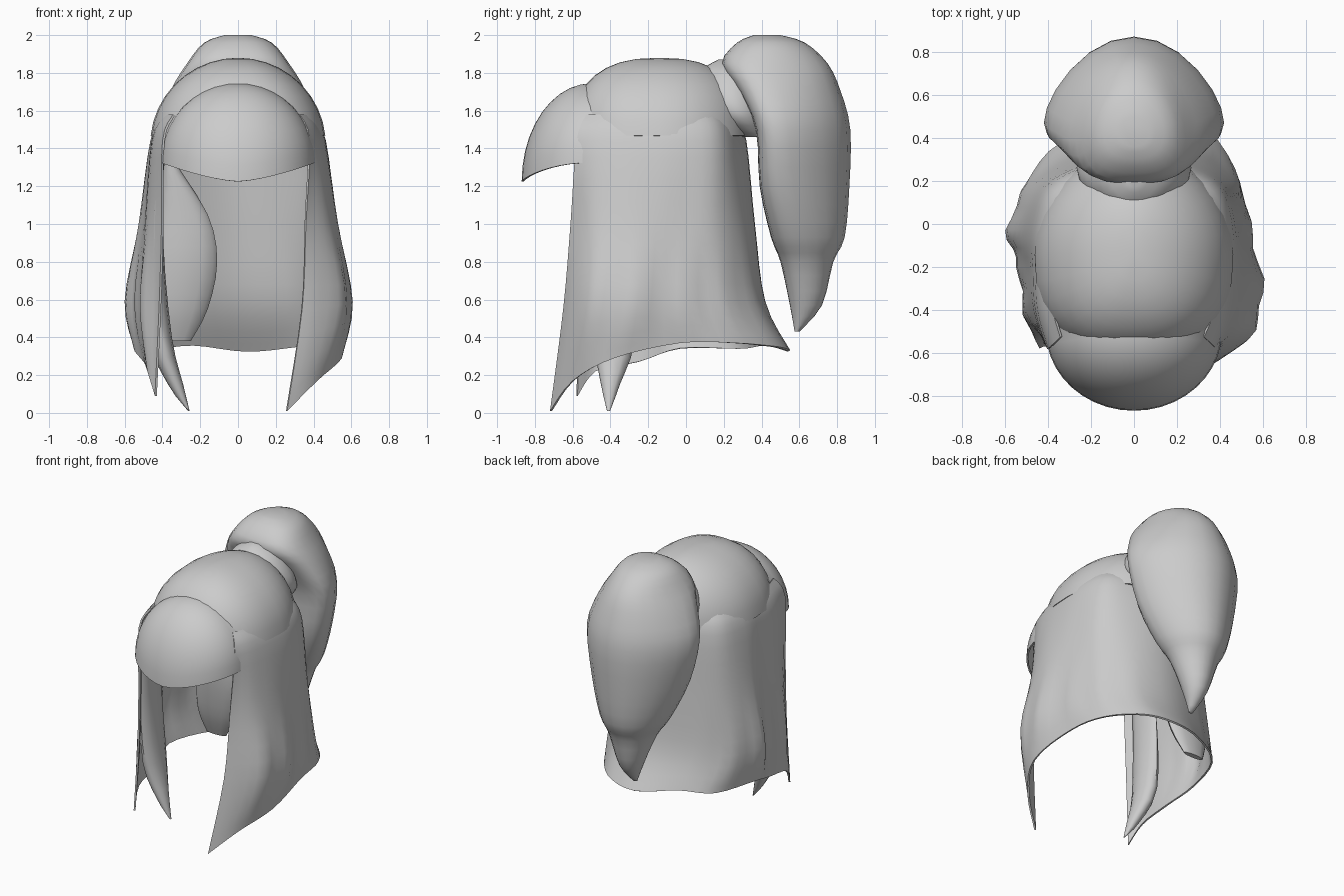
import bpy
from math import sin, cos, pi, radians

if "Cube" in bpy.data.objects:
    bpy.data.objects.remove(bpy.data.objects["Cube"])


def finish(name, verts, faces, thick=0.0):
    mesh = bpy.data.meshes.new(name)
    mesh.from_pydata([tuple(v) for v in verts], [], faces)
    ob = bpy.data.objects.new(name, mesh)
    bpy.context.collection.objects.link(ob)
    bpy.ops.object.select_all(action='DESELECT')
    ob.select_set(True)
    bpy.context.view_layer.objects.active = ob
    bpy.ops.object.mode_set(mode='EDIT')
    bpy.ops.mesh.select_all(action='SELECT')
    bpy.ops.mesh.remove_doubles(threshold=0.0005)
    bpy.ops.mesh.normals_make_consistent(inside=False)
    bpy.ops.object.mode_set(mode='OBJECT')
    if thick:
        mod = ob.modifiers.new("thickness", 'SOLIDIFY')
        mod.thickness = thick
        mod.offset = -1
        bpy.ops.object.modifier_apply(modifier=mod.name)
    bpy.ops.object.shade_smooth_by_angle(angle=radians(55))
    return ob


def grid(name, rows, closed=False, caps=False, thick=0.0):
    """Skin a list of point rows."""
    n = len(rows[0])
    verts = [p for row in rows for p in row]
    faces = []
    for r in range(len(rows) - 1):
        for c in range(n if closed else n - 1):
            d = (c + 1) % n
            faces.append((r * n + c, r * n + d, (r + 1) * n + d, (r + 1) * n + c))
    if caps:
        faces.append(tuple(range(n)))
        faces.append(tuple(range(len(verts) - n, len(verts))))
    return finish(name, verts, faces, thick)


def spline(keys, steps):
    """Catmull-Rom through tuples of any length."""
    k = [keys[0]] + list(keys) + [keys[-1]]
    out = []
    for i in range(1, len(k) - 2):
        for s in range(steps):
            t = s / steps
            out.append(tuple(0.5 * (2 * b + (c - a) * t + (2 * a - 5 * b + 4 * c - d) * t * t
                                    + (3 * b - a - 3 * c + d) * t ** 3)
                             for a, b, c, d in zip(*k[i - 1:i + 3])))
    return out + [tuple(keys[-1])]


def circle(n):
    return [2 * pi * i / n for i in range(n)]


def spow(v, e):
    return abs(v) ** e * (1 if v >= 0 else -1)


def lock(name, keys, sides=12):
    """Tapered strand from (z, x, y, rx, ry) stations."""
    rows = [[(x + rx * cos(a), y + ry * sin(a), z) for a in circle(sides)]
            for z, x, y, rx, ry in spline(keys, 3)]
    return grid(name, rows, closed=True, caps=True)


# Crown cap: squarer at the brow, round at the back
rows = []
for r in range(10):
    h = max(cos(r / 9 * radians(84)), 0)
    sx = (1 - h * h) ** 0.5
    sy = max(1 - h ** 2.5, 0) ** 0.4
    row = []
    for a in circle(32):
        e = 0.8 if sin(a) < 0 else 1.0
        row.append((0.465 * sx * spow(cos(a), e), -0.14 + 0.48 * sy * spow(sin(a), e),
                    1.42 + 0.46 * h))
    rows.append(row)
grid("crown_cap", rows, closed=True, thick=0.012)

# Rounded fringe, its back half sinking into the crown
rows = []
for r in range(11):
    row = []
    t = r / 10 * pi / 2
    for a in circle(40):
        back = max(sin(a), 0)
        hem = 1.225 + 0.10 * abs(cos(a)) ** 1.5 + 0.28 * back
        ry = 0.37 if sin(a) < 0 else 0.22
        row.append((0.41 * sin(t) * cos(a), -0.5 + ry * sin(t) * sin(a),
                    hem + (1.745 - hem) * cos(t)))
    rows.append(row)
grid("fringe", rows, closed=True, thick=0.012)

# Long curtain round sides and back: top x,y / middle x,y / hem x,y,z
columns = [
    (.38, -.58, .34, -.65, .26, -.72, .01),
    (.43, -.45, .53, -.54, .42, -.60, .17),
    (.46, -.25, .60, -.32, .55, -.38, .29),
    (.46, -.02, .55, -.05, .53, -.03, .37),
    (.40, .17, .49, .17, .47, .26, .37),
    (.22, .27, .32, .36, .29, .49, .35),
    (0, .32, .03, .42, .04, .55, .33),
    (-.22, .27, -.28, .33, -.24, .43, .36),
    (-.40, .17, -.49, .19, -.44, .29, .34),
    (-.46, -.02, -.59, -.03, -.55, -.03, .34),
    (-.46, -.20, -.54, -.20, -.50, -.25, .27),
    (-.45, -.40, -.51, -.42, -.48, -.48, .22),
    (-.40, -.58, -.41, -.57, -.44, -.58, .09),
]
strips = []
for j, (tx, ty, mx, my, hx, hy, hz) in enumerate(spline(columns, 4)):
    fold = 1 + 0.02 * sin(j * 1.6)
    strips.append(spline([(tx * .86, -.14 + (ty + .14) * .88, 1.58),
                          (tx, ty, 1.44),
                          (tx * .5 + mx * .5, ty * .55 + my * .45, 1.0),
                          (mx * fold, my, .55 + hz * .12),
                          (hx, hy, hz)], 4))
grid("hair_curtain", strips, thick=0.012)

# Loose inner strands on the left
lock("left_inner_strand", [(1.42, -.41, -.42, .02, .10), (.9, -.43, -.40, .035, .12),
                           (.4, -.41, -.38, .06, .11), (.15, -.33, -.40, .04, .05),
                           (.01, -.26, -.41, .004, .008)])
lock("left_back_strand", [(1.35, -.37, .12, .02, .04), (1.05, -.29, .14, .13, .05),
                          (.8, -.28, .16, .17, .06), (.55, -.31, .19, .15, .05),
                          (.38, -.33, .22, .08, .02)])

# Gathered root joining crown and ponytail
lock("ponytail_root", [(1.87, 0, .27, .05, .10), (1.81, 0, .24, .16, .16),
                       (1.68, 0, .24, .25, .19), (1.56, 0, .28, .26, .16),
                       (1.46, 0, .36, .16, .08)], 20)

# Ponytail: z, front y, back y, half width, section sharpness toward the back
tail = [(2.0, .36, .50, .07, 1.2), (1.96, .27, .63, .18, 1.3), (1.85, .19, .75, .27, 1.5),
        (1.7, .28, .82, .36, 1.9), (1.5, .37, .87, .42, 2.3), (1.2, .39, .865, .36, 2.1),
        (.93, .45, .84, .25, 1.7), (.8, .50, .78, .17, 1.4), (.57, .55, .72, .08, 1.1),
        (.43, .575, .60, .015, 1)]
rows = []
for z, y0, y1, w, e in spline(tail, 3):
    rows.append([(w * sin(a), y0 + (y1 - y0) * (0.5 - 0.5 * cos(a)) ** e, z)
                 for a in circle(24)])
grid("ponytail", rows, closed=True, caps=True)
